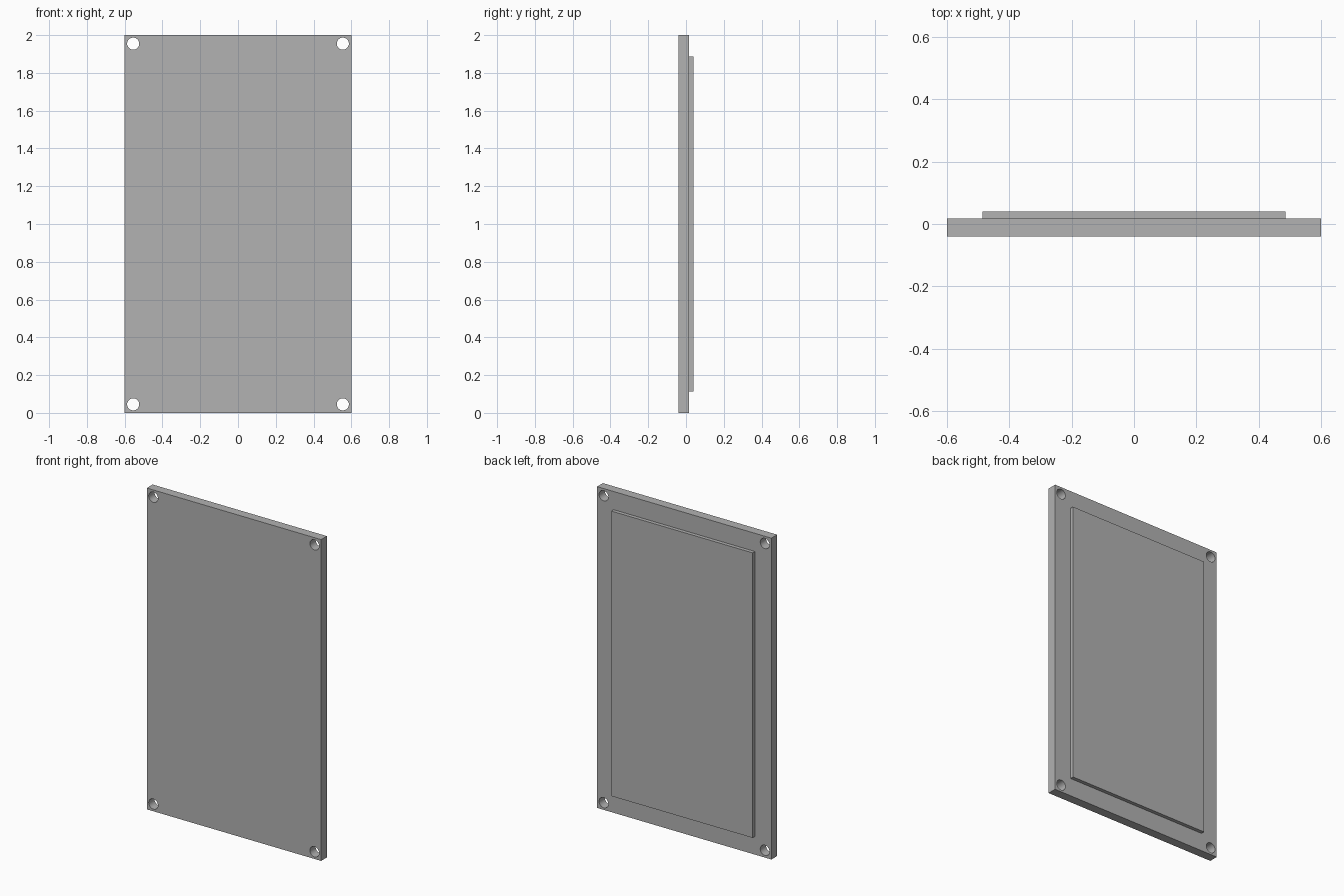
import bpy
import math

if "Cube" in bpy.data.objects:
    bpy.data.objects.remove(bpy.data.objects["Cube"], do_unlink=True)

WIDTH, HEIGHT = 1.2, 2.0
FRONT, STEP, BACK = -0.04, 0.017, 0.04
HOLE_X, HOLE_Z, HOLE_R = 0.555, 0.955, 0.032

grey = bpy.data.materials.new("plain grey")
grey.use_nodes = True
colour = (0.445, 0.445, 0.445, 1)
grey.diffuse_color = colour
grey.node_tree.nodes["Principled BSDF"].inputs["Base Color"].default_value = colour


def slab(name, width, height, y0, y1):
    """Upright box centred on x, at mid height, between two depths."""
    bpy.ops.mesh.primitive_cube_add(size=1, location=(0, (y0 + y1) / 2, HEIGHT / 2))
    obj = bpy.context.object
    obj.name = name
    obj.scale = (width, y1 - y0, height)
    bpy.ops.object.transform_apply(location=False, rotation=False, scale=True)
    obj.data.materials.append(grey)
    return obj


# Base plate and the raised panel on its back
plate = slab("base_plate", WIDTH, HEIGHT, FRONT, STEP)
slab("raised_back_panel", 0.972, 1.774, STEP, BACK)

# Round screw holes through the four corners
cutters = []
for sx in (-1, 1):
    for sz in (-1, 1):
        bpy.ops.mesh.primitive_cylinder_add(
            vertices=32, radius=HOLE_R, depth=0.3,
            location=(sx * HOLE_X, 0, HEIGHT / 2 + sz * HOLE_Z),
            rotation=(math.pi / 2, 0, 0))
        cutter = bpy.context.object
        cutter.name = "hole_cutter"
        cutter.hide_render = True
        cutter.data.materials.append(grey)
        cutters.append(cutter)

bpy.ops.object.select_all(action="DESELECT")
plate.select_set(True)
bpy.context.view_layer.objects.active = plate
for cutter in cutters:
    mod = plate.modifiers.new("corner_hole", "BOOLEAN")
    mod.operation = "DIFFERENCE"
    mod.solver = "EXACT"
    mod.object = cutter
    bpy.ops.object.modifier_apply(modifier=mod.name)
for cutter in cutters:
    bpy.data.objects.remove(cutter, do_unlink=True)

bpy.ops.object.shade_smooth_by_angle(angle=math.radians(30))
